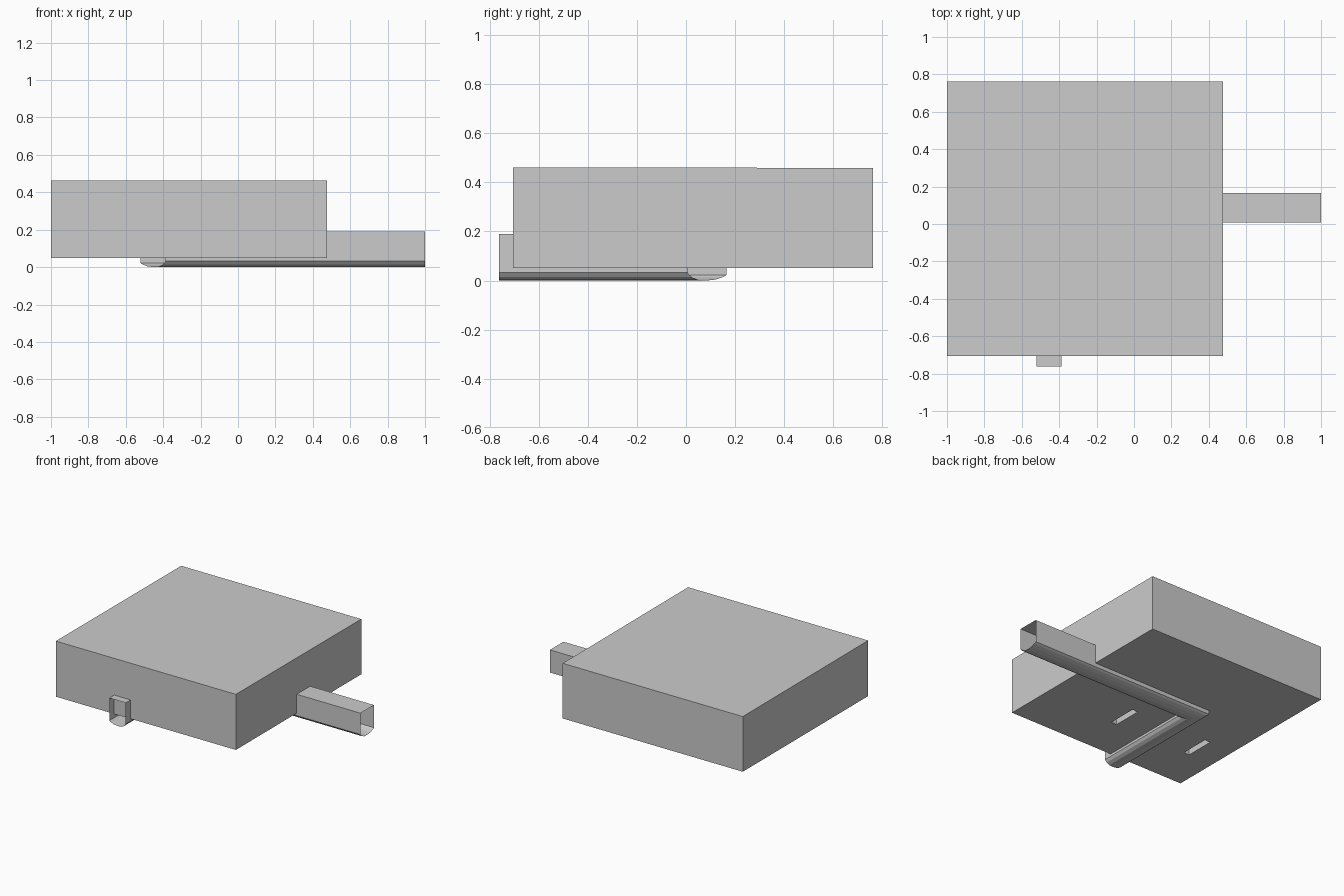
import bpy, bmesh

if "Cube" in bpy.data.objects:
    bpy.data.objects.remove(bpy.data.objects["Cube"])


def mesh_object(name, bm):
    bmesh.ops.recalc_face_normals(bm, faces=bm.faces[:])
    mesh = bpy.data.meshes.new(name)
    bm.to_mesh(mesh)
    bm.free()
    obj = bpy.data.objects.new(name, mesh)
    bpy.context.collection.objects.link(obj)
    return obj


def box(name, lo, hi):
    bm = bmesh.new()
    bmesh.ops.create_cube(bm, size=1)
    for v in bm.verts:
        v.co = [a + (c + 0.5) * (b - a) for a, b, c in zip(lo, hi, v.co)]
    return mesh_object(name, bm)


# Main housing; its lid falls very slightly towards the back
housing = box("housing", (-1, -0.706, 0.05), (0.477, 0.763, 0.462))
for v in housing.data.vertices:
    if v.co.z > 0.4 and v.co.y > 0:
        v.co.z = 0.459

# Two slots in the underside, either side of the short channel arm
for x in (-0.775, -0.14):
    cutter = box("slot_cutter", (x - 0.023, -0.375, 0), (x + 0.023, -0.155, 0.15))
    cutter.hide_render = True
    cutter.hide_set(True)
    cut = housing.modifiers.new("slot", "BOOLEAN")
    cut.operation = "DIFFERENCE"
    cut.solver = "EXACT"
    cut.object = cutter

# L-shaped thin channel: section swept round a mitred corner, ends open
# section = (across: -1 inner side, +1 outer side; height)
section = [(-1, 0.19), (-1, 0.032), (-0.8, 0.014), (-0.45, 0.002), (0, 0),
           (0.45, 0.004), (0.8, 0.013), (1, 0.022), (1, 0.19)]
bm = bmesh.new()
rings = []
for place in (lambda x, y: (1.0, y), lambda x, y: (x, y), lambda x, y: (x, -0.763)):
    ring = []
    for s, z in section:
        x, y = place(-0.454 - 0.067 * s, 0.086 + 0.079 * s)
        ring.append(bm.verts.new((x, y, z)))
    rings.append(ring)
n = len(section)
for a, b in zip(rings, rings[1:]):
    for i in range(n):
        j = (i + 1) % n
        bm.faces.new((a[i], a[j], b[j], b[i]))
mesh_object("drain_channel", bm)
